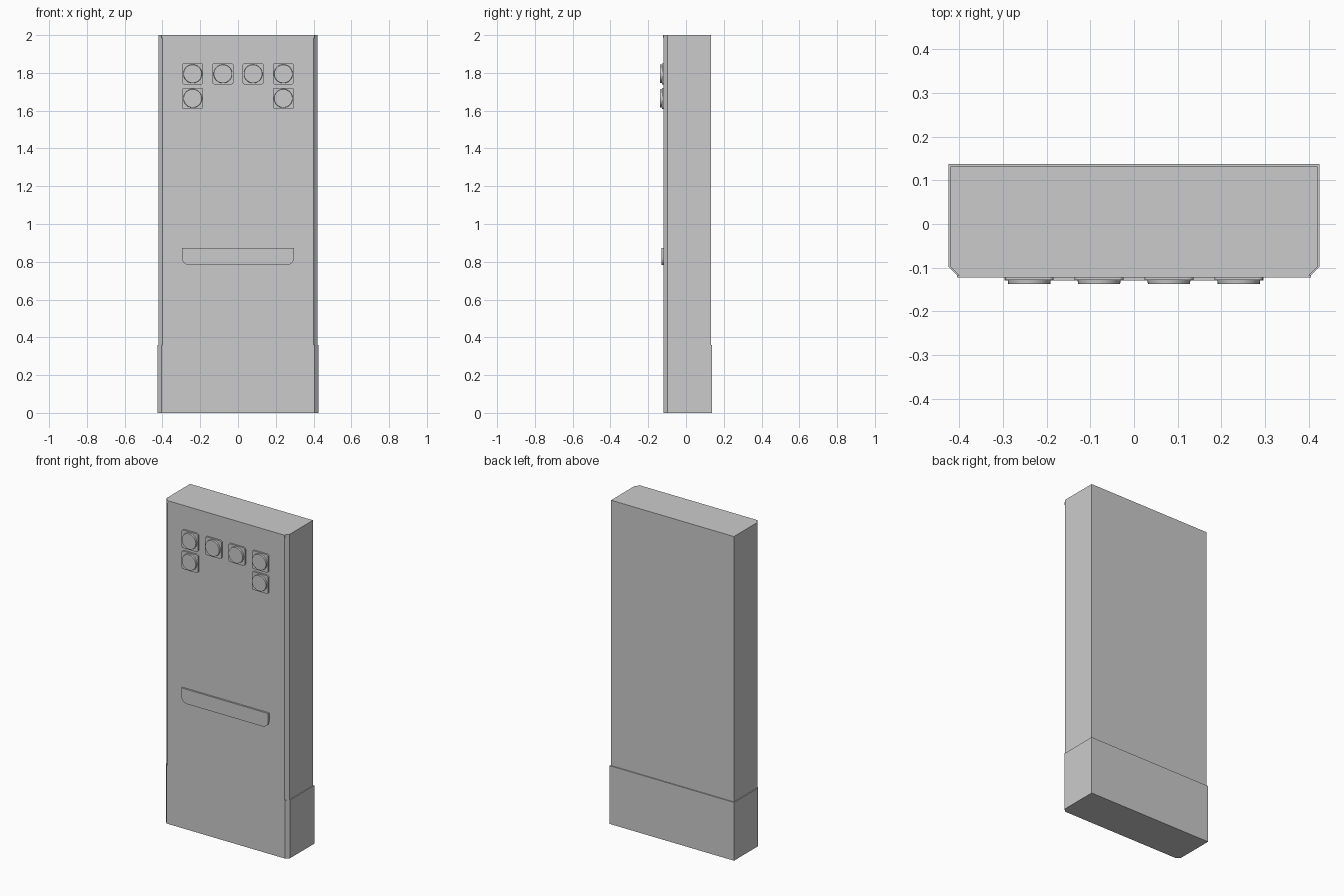
import bpy
import bmesh
import math

cube = bpy.data.objects.get("Cube")
if cube:
    bpy.data.objects.remove(cube, do_unlink=True)

grey = bpy.data.materials.new("plain grey")
grey.use_nodes = True
grey.diffuse_color = (0.6, 0.6, 0.6, 1)
grey.node_tree.nodes["Principled BSDF"].inputs["Base Color"].default_value = (0.6, 0.6, 0.6, 1)

FRONT = -0.118  # plane of the front face


def prism(name, outline, offset):
    """Extrude a closed 3D outline along the offset vector."""
    bm = bmesh.new()
    face = bm.faces.new([bm.verts.new(p) for p in outline])
    result = bmesh.ops.extrude_face_region(bm, geom=[face])
    moved = [g for g in result["geom"] if isinstance(g, bmesh.types.BMVert)]
    bmesh.ops.translate(bm, verts=moved, vec=offset)
    bmesh.ops.recalc_face_normals(bm, faces=bm.faces)
    mesh = bpy.data.meshes.new(name)
    bm.to_mesh(mesh)
    bm.free()
    mesh.materials.append(grey)
    obj = bpy.data.objects.new(name, mesh)
    bpy.context.collection.objects.link(obj)
    return obj


def slab(name, half, back, z0, z1, cut=0.02):
    """Upright block with chamfered front corners."""
    outline = [(half, back, z0), (half, FRONT + cut, z0), (half - cut, FRONT, z0),
               (cut - half, FRONT, z0), (-half, FRONT + cut, z0), (-half, back, z0)]
    return prism(name, outline, (0, 0, z1 - z0))


def panel(name, x, z, w, h, depth, top_r, low_r, steps=5):
    """Front plate with separately rounded upper and lower corners."""
    outline = []
    corners = [(1, 1, 0, top_r), (-1, 1, 1, top_r), (-1, -1, 2, low_r), (1, -1, 3, low_r)]
    for sx, sz, quarter, r in corners:
        count = steps if r else 0
        for i in range(count + 1):
            a = math.pi / 2 * (quarter + i / max(count, 1))
            outline.append((x + sx * (w / 2 - r) + r * math.cos(a), FRONT,
                            z + sz * (h / 2 - r) + r * math.sin(a)))
    return prism(name, outline, (0, -depth, 0))


# Cabinet, wider plinth and thin top lip
slab("cabinet", 0.42, 0.132, 0.36, 2.0)
slab("plinth", 0.425, 0.138, 0, 0.36)
panel("top_lip", 0, 1.992, 0.81, 0.016, 0.004, 0, 0)

# Handle with rounded lower corners
panel("handle", 0, 0.827, 0.594, 0.09, 0.011, 0, 0.04)

# Buttons: square plate with a round, slightly tapered cap
spots = [(-0.24, 1.795), (-0.08, 1.795), (0.08, 1.795), (0.24, 1.795),
         (-0.24, 1.665), (0.24, 1.665)]
for n, (x, z) in enumerate(spots, 1):
    panel(f"button_plate_{n}", x, z, 0.112, 0.112, 0.01, 0.012, 0.012)
    bpy.ops.mesh.primitive_cone_add(vertices=32, radius1=0.051, radius2=0.048, depth=0.02,
                                    location=(x, FRONT - 0.01, z),
                                    rotation=(math.pi / 2, 0, 0))
    cap = bpy.context.object
    cap.name = f"button_cap_{n}"
    cap.data.materials.append(grey)
    bpy.ops.object.shade_smooth_by_angle(angle=math.radians(30))
